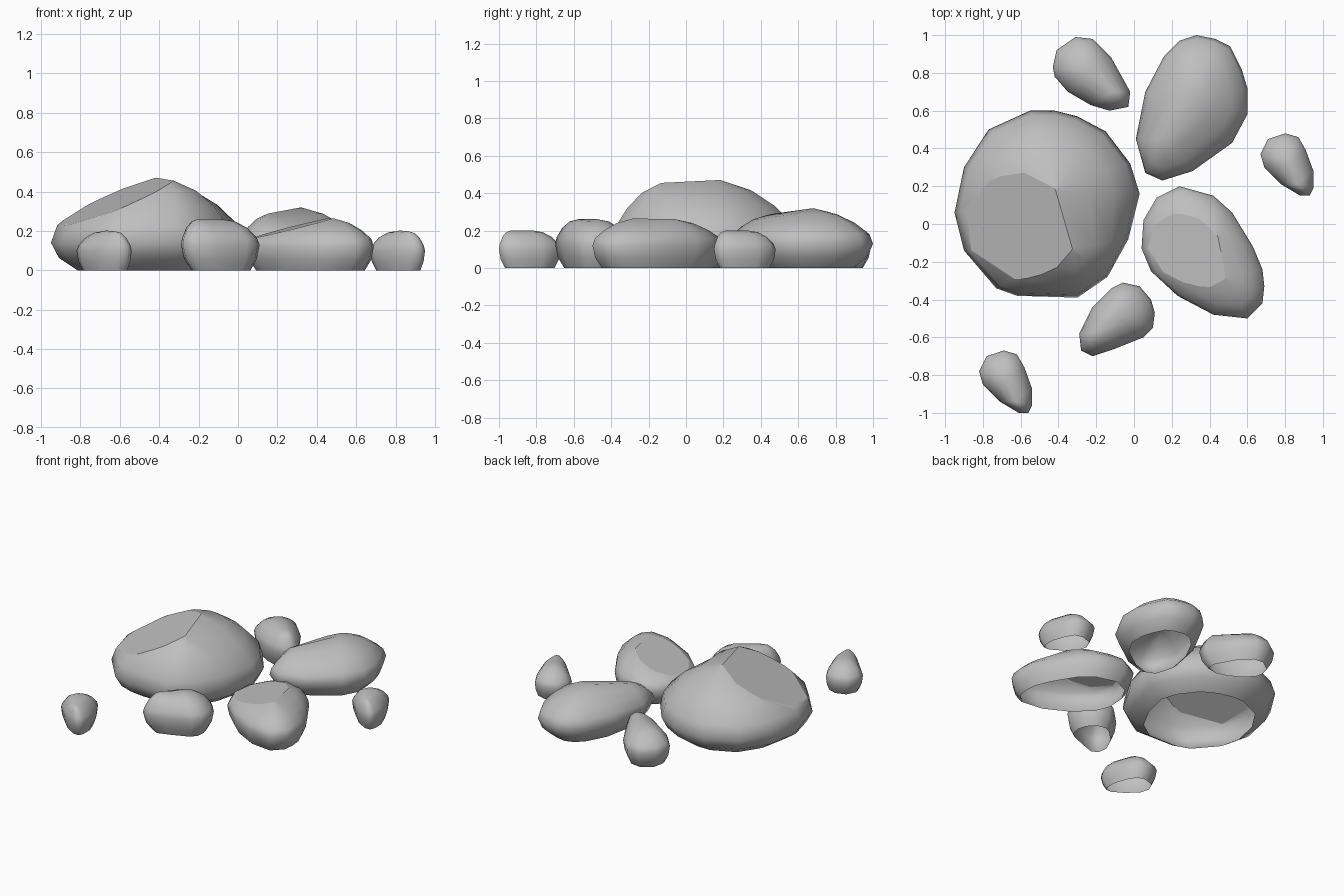
import bpy
import bmesh
from mathutils import Vector

cube = bpy.data.objects.get("Cube")
if cube:
    bpy.data.objects.remove(cube, do_unlink=True)

# One plain stone colour
stone = bpy.data.materials.new("grey stone")
stone.use_nodes = True
grey = (0.52, 0.52, 0.52, 1)
stone.diffuse_color = grey
shader = next(n for n in stone.node_tree.nodes if n.type == "BSDF_PRINCIPLED")
shader.inputs["Base Color"].default_value = grey
shader.inputs["Roughness"].default_value = 0.9

# Dome profiles: (share of the way from rim to crest, share of the height)
BROAD = [(0, 0), (.06, .27), (.3, .58), (.6, .83), (1, 1)]
ROUND = [(0, 0), (.07, .27), (.3, .65), (.6, .9), (1, 1)]


def make_rock(name, outline, crest, rim, base, profile, facet=None, offset=(0, 0)):
    """Open-bottomed boulder: outline is the widest ring, at height rim;
    crest is the two ends of the top ridge; base is the size of the bottom
    opening; facet is (slope x, slope y) of a flat cut through the crest."""
    bm = bmesh.new()
    shift = Vector((*offset, 0))
    wide = [Vector((x, y, rim)) for x, y in outline]
    centre = sum(wide, Vector()) / len(wide)
    crest = [Vector(end) for end in crest]
    tops = [min(crest, key=lambda end: (end - p).xy.length) for p in wide]

    # Rings from the bottom opening up to the crest
    rings = []
    for tuck, height in ((1, 0), (.3, .45)):
        size = 1 - (1 - base) * tuck
        ring = [centre + (p - centre) * size for p in wide]
        rings.append([Vector((p.x, p.y, rim * height)) for p in ring])
    for inward, height in profile:
        ring = []
        for p, top in zip(wide, tops):
            spot = p.lerp(top, inward)
            spot.z = rim + (top.z - rim) * height
            ring.append(spot)
        rings.append(ring)

    # Skin the rings and weld the crest
    loops = [[bm.verts.new(p + shift) for p in ring] for ring in rings]
    count = len(wide)
    for i in range(count):
        j = (i + 1) % count
        for low, high in zip(loops, loops[1:]):
            bm.faces.new((low[i], low[j], high[j], high[i]))
    bmesh.ops.remove_doubles(bm, verts=bm.verts, dist=0.0005)
    bmesh.ops.recalc_face_normals(bm, faces=bm.faces)
    if sum(f.normal.z * f.calc_area() for f in bm.faces) < 0:
        bmesh.ops.reverse_faces(bm, faces=bm.faces)
    for face in bm.faces:
        face.smooth = True

    # Slice off a flat facet with crisp edges
    if facet:
        normal = Vector((-facet[0], -facet[1], 1)).normalized()
        cut = bmesh.ops.bisect_plane(
            bm, geom=bm.verts[:] + bm.edges[:] + bm.faces[:],
            plane_co=crest[0] + shift - normal * 0.003, plane_no=normal,
            clear_outer=True)
        rim_edges = [e for e in cut["geom_cut"] if isinstance(e, bmesh.types.BMEdge)]
        filled = bmesh.ops.holes_fill(bm, edges=rim_edges, sides=0)
        for face in filled["faces"]:
            face.normal_update()
            if face.normal.dot(normal) < 0:
                face.normal_flip()
        for edge in rim_edges:
            edge.smooth = False

    mesh = bpy.data.meshes.new(name)
    bm.to_mesh(mesh)
    bm.free()
    mesh.materials.append(stone)
    rock = bpy.data.objects.new(name, mesh)
    bpy.context.collection.objects.link(rock)


# Largest boulder, with a sloping flat facet
make_rock(
    "large_boulder",
    [(.03, .16), (-.02, .32), (-.15, .49), (-.3, .57), (-.42, .6), (-.55, .6),
     (-.77, .5), (-.9, .3), (-.95, .06), (-.9, -.14), (-.73, -.34),
     (-.62, -.38), (-.3, -.39), (-.14, -.28), (-.03, -.08)],
    crest=[(-.42, .18, .472), (-.33, -.13, .457)], rim=.14, base=.73,
    profile=BROAD, facet=(.42, .17))

# Low boulder at the front, also faceted
make_rock(
    "front_boulder",
    [(.24, .2), (.42, .15), (.52, .06), (.63, -.12), (.68, -.24),
     (.69, -.33), (.68, -.42), (.6, -.5), (.42, -.48), (.23, -.38),
     (.09, -.25), (.04, -.13), (.05, .02), (.12, .14)],
    crest=[(.44, -.07, .264), (.48, -.28, .266)], rim=.12, base=.85,
    profile=BROAD, facet=(.26, .04))

# Tall boulder at the back
make_rock(
    "back_boulder",
    [(.33, 1), (.43, .98), (.51, .94), (.57, .82), (.6, .72), (.6, .58),
     (.52, .43), (.31, .28), (.15, .23), (.06, .27), (.01, .45), (.06, .7),
     (.16, .89), (.24, .97)],
    crest=[(.32, .68, .32), (.15, .45, .288)], rim=.13, base=.7, profile=BROAD)

# Medium stones
make_rock(
    "back_stone",
    [(-.31, .99), (-.22, .98), (-.12, .88), (-.02, .7), (-.03, .62),
     (-.13, .6), (-.23, .63), (-.35, .7), (-.42, .78), (-.43, .83),
     (-.41, .92)],
    crest=[(-.24, .8, .235), (-.11, .7, .24)], rim=.12, base=.78, profile=ROUND)
make_rock(
    "front_stone",
    [(-.06, -.31), (.03, -.33), (.09, -.4), (.11, -.47), (.1, -.55),
     (.05, -.6), (-.1, -.66), (-.22, -.7), (-.28, -.67), (-.29, -.58),
     (-.22, -.44), (-.12, -.34)],
    crest=[(-.2, -.57, .262), (-.1, -.48, .262)], rim=.13, base=.75,
    profile=ROUND)

# Two matching pebbles on opposite sides
pebble = [(-.69, -.67), (-.62, -.69), (-.58, -.76), (-.54, -.87), (-.54, -.96),
          (-.56, -1), (-.61, -1), (-.71, -.94), (-.8, -.85), (-.82, -.78),
          (-.78, -.7)]
for name, offset in (("front_pebble", (0, 0)), ("side_pebble", (1.49, 1.15))):
    make_rock(name, pebble, crest=[(-.67, -.83, .202), (-.63, -.94, .2)],
              rim=.1, base=.8, profile=ROUND, offset=offset)
